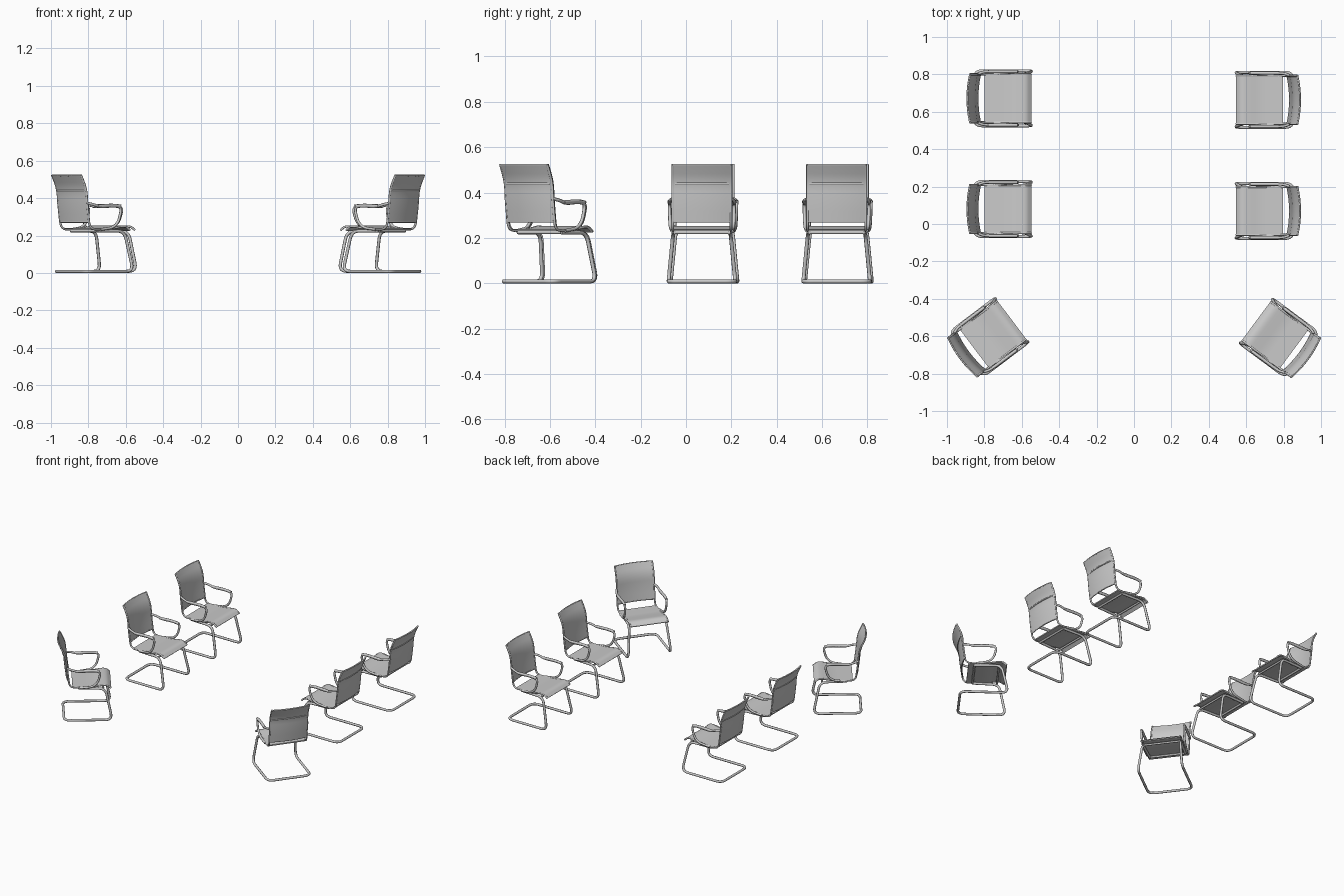
import bpy, math
from mathutils import Vector, Matrix

if "Cube" in bpy.data.objects:
    bpy.data.objects.remove(bpy.data.objects["Cube"])

# Chair space: x = forward (seat front edge at 0), y = sideways, z = up


def rounded(pts, r, steps=6):
    """Polyline with its inner corners rounded."""
    pts = [Vector(p) for p in pts]
    out = [pts[0]]
    for a, b, c in zip(pts, pts[1:], pts[2:]):
        p = b + (a - b).normalized() * min(r, (a - b).length * 0.48)
        q = b + (c - b).normalized() * min(r, (c - b).length * 0.48)
        for i in range(steps + 1):
            t = i / steps
            out.append(p * (1 - t) ** 2 + b * 2 * t * (1 - t) + q * t * t)
    return out + [pts[-1]]


def tube(name, paths, radius, flat=None):
    """One curve datablock holding several round tubes."""
    cu = bpy.data.curves.new(name, 'CURVE')
    cu.dimensions = '3D'
    cu.bevel_depth = radius
    cu.bevel_resolution = 2
    cu.use_fill_caps = True
    for path in paths:
        sp = cu.splines.new('POLY')
        sp.points.add(len(path) - 1)
        for pt, co in zip(sp.points, path):
            pt.co = (*co, 1)
        sp.use_smooth = True
    return name, cu


def panel(name, profile, half, bow, thick, cols=10):
    """Sheet swept sideways along a profile, bowed backwards in the middle."""
    verts, faces = [], []
    n = len(profile)
    for side in (0, 1):
        for i, p in enumerate(profile):
            tan = (profile[min(i + 1, n - 1)] - profile[max(i - 1, 0)]).normalized()
            nrm = Vector((tan.z, 0, -tan.x)) * thick * (side - 0.5)
            for j in range(cols + 1):
                u = 2 * j / cols - 1
                verts.append((p.x + nrm.x - bow * (1 - u * u), u * half, p.z + nrm.z))
    w = cols + 1
    off = n * w
    for i in range(n - 1):
        for j in range(cols):
            a = i * w + j
            faces.append((a, a + 1, a + w + 1, a + w))
            faces.append((off + a, off + a + w, off + a + w + 1, off + a + 1))
    rim = ([j for j in range(w)] + [i * w + cols for i in range(1, n)]
           + [(n - 1) * w + j for j in range(cols - 1, -1, -1)]
           + [i * w for i in range(n - 2, 0, -1)])
    for a, b in zip(rim, rim[1:] + rim[:1]):
        faces.append((b, a, off + a, off + b))
    me = bpy.data.meshes.new(name)
    me.from_pydata(verts, [], faces)
    me.polygons.foreach_set('use_smooth', [True] * len(faces))
    me.set_sharp_from_angle(angle=math.radians(40))
    return name, me


def both(path):
    return [path, [Vector((p.x, -p.y, p.z)) for p in path]]


parts = []

# Fabric seat with rolled front edge
seat_line = [(-0.25, 0, 0.234), (-0.13, 0, 0.236), (-0.03, 0, 0.253), (0, 0, 0.228)]
parts.append(panel("seat", rounded(seat_line, 0.03), 0.128, 0, 0.008))

# Fabric back, flared rearward at the top
back_line = [(-0.273, 0, 0.272), (-0.285, 0, 0.36), (-0.292, 0, 0.45), (-0.328, 0, 0.524)]
parts.append(panel("backrest", rounded(back_line, 0.05), 0.13, 0.014, 0.008))

# Side rails running continuously from seat front up to backrest top
rail = [(p[0], 0.128, p[2]) for p in seat_line[::-1]]
rail[-1] = (-0.268, 0.128, 0.232)
rail += [(p[0], 0.128, p[2]) for p in back_line[1:]]
parts.append(tube("side_rail", both(rounded(rail, 0.04)), 0.006))

# Cantilever leg frame: front legs and floor loop in one bent tube
leg = [(-0.21, 0.118, 0.224), (-0.036, 0.126, 0.224), (0.008, 0.147, 0.0085),
       (-0.305, 0.147, 0.0085)]
loop = leg + [(x, -y, z) for x, y, z in leg[::-1]]
parts.append(tube("leg_frame", [rounded(loop, 0.045)], 0.0085))

# Loop armrests, from the back rail round to the seat rail
arm = [(-0.285, 0.13, 0.372), (-0.255, 0.142, 0.366), (-0.21, 0.143, 0.352),
       (-0.12, 0.143, 0.358), (-0.066, 0.143, 0.352), (-0.085, 0.141, 0.275),
       (-0.12, 0.138, 0.242), (-0.2, 0.132, 0.232)]
parts.append(tube("armrest_loop", both(rounded(arm, 0.03)), 0.0075))

# Flat pads on top of the arms
pad = [(-0.225, 0.143, 0.357), (-0.12, 0.143, 0.362), (-0.075, 0.143, 0.356)]
parts.append(tube("armrest_pad", both(rounded(pad, 0.04)), 0.009))


# Cross bars under the seat and behind the back (the rear ones bow with the back)
def bar(x, z, half, bow=0.0):
    return [Vector((x - bow * (1 - (j / 4) ** 2), half * j / 4, z)) for j in range(-4, 5)]


parts.append(tube("seat_cross_bar", [bar(-0.05, 0.226, 0.125), bar(-0.21, 0.224, 0.118)], 0.007))
parts.append(tube("back_cross_bar", [bar(-0.297, 0.44, 0.118, 0.014)], 0.005))
parts.append(tube("back_edge_bar", [bar(-0.273, 0.273, 0.128, 0.014),
                                    bar(-0.327, 0.521, 0.128, 0.014)], 0.005))

# Six chairs: front-edge position and facing angle
places = [("rear_left", -0.55, 0.672, 0), ("middle_left", -0.55, 0.08, 0),
          ("front_left", -0.655, -0.515, 37), ("rear_right", 0.547, 0.664, 180),
          ("middle_right", 0.547, 0.07, 180), ("front_right", 0.655, -0.52, 143.5)]
for where, x, y, ang in places:
    m = Matrix.Translation((x, y, 0)) @ Matrix.Rotation(math.radians(ang), 4, 'Z')
    for name, data in parts:
        ob = bpy.data.objects.new(f"{where}_{name}", data)
        bpy.context.collection.objects.link(ob)
        ob.matrix_world = m
